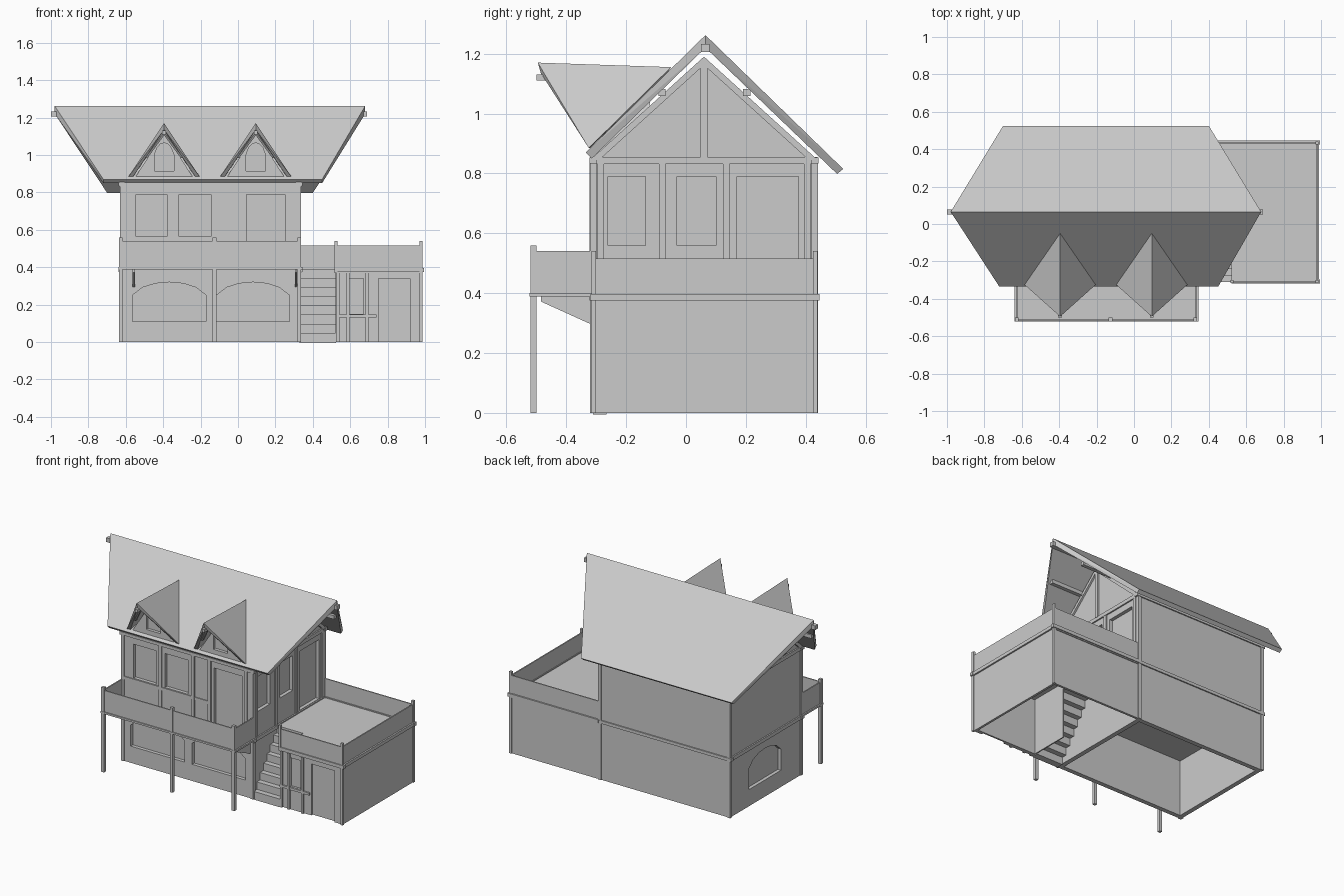
import bpy, bmesh
from mathutils import Vector

if "Cube" in bpy.data.objects:
    bpy.data.objects.remove(bpy.data.objects["Cube"])


def finish(name, bm):
    bmesh.ops.recalc_face_normals(bm, faces=bm.faces)
    me = bpy.data.meshes.new(name)
    bm.to_mesh(me)
    bm.free()
    ob = bpy.data.objects.new(name, me)
    bpy.context.collection.objects.link(ob)
    return ob


def prism(name, pts, axis, a, b):
    """Extrude a 2D outline along x (y,z points), y (x,z) or z (x,y)."""
    place = {'x': lambda p, t: (t, p[0], p[1]),
             'y': lambda p, t: (p[0], t, p[1]),
             'z': lambda p, t: (p[0], p[1], t)}[axis]
    bm = bmesh.new()
    lo = [bm.verts.new(place(p, a)) for p in pts]
    hi = [bm.verts.new(place(p, b)) for p in pts]
    bm.faces.new(lo)
    bm.faces.new(hi)
    for i in range(len(pts)):
        j = (i + 1) % len(pts)
        bm.faces.new((lo[i], lo[j], hi[j], hi[i]))
    return finish(name, bm)


def box(name, x0, x1, y0, y1, z0, z1):
    return prism(name, [(x0, y0), (x1, y0), (x1, y1), (x0, y1)], 'z', z0, z1)


def hull(name, pts):
    bm = bmesh.new()
    for p in pts:
        bm.verts.new(p)
    bmesh.ops.convex_hull(bm, input=bm.verts)
    bmesh.ops.dissolve_limit(bm, angle_limit=0.01, verts=bm.verts, edges=bm.edges)
    return finish(name, bm)


def beam(name, p, q, w=0.01):
    d = Vector((w, w, w))
    return hull(name, [Vector(c) + Vector((sx * w, sy * w, sz * w)) * 0.7
                       for c in (p, q) for sx in (-1, 1) for sy in (-1, 1) for sz in (-1, 1)])


def rect(a, b, z0, z1):
    return [(a, z0), (b, z0), (b, z1), (a, z1)]


def arch(a, b, z0, spring, top):
    c, h = (a + b) / 2, (b - a) / 2
    curve = [(c + h * k, spring + (top - spring) * f)
             for k, f in ((1, 0), (.72, .6), (.38, .9), (0, 1), (-.38, .9), (-.72, .6), (-1, 0))]
    return [(a, z0), (b, z0)] + curve


def cut(ob, cutters):
    for c in cutters:
        c.hide_render = True
        m = ob.modifiers.new("cut", 'BOOLEAN')
        m.object, m.operation, m.solver = c, 'DIFFERENCE', 'EXACT'
    dg = bpy.context.evaluated_depsgraph_get()
    me = bpy.data.meshes.new_from_object(ob.evaluated_get(dg))
    ob.modifiers.clear()
    ob.data = me
    for c in cutters:
        bpy.data.objects.remove(c)


# main house: gabled block with open underside and recessed openings
house = prism("house_walls", [(-.315, 0), (.435, 0), (.435, .845), (.06, 1.185), (-.315, .845)],
              'x', -.625, .33)
cuts = [box("cut", -.595, .30, -.285, .405, -.1, .37)]
for o in (arch(-.565, -.17, .11, .25, .32), arch(-.115, .275, .11, .25, .32),
          rect(-.545, -.38, .565, .79), rect(-.315, -.145, .565, .79), rect(.045, .25, .4, .79)):
    cuts.append(prism("cut", o, 'y', -.4, -.292))
cuts.append(prism("cut", arch(-.1, .235, .11, .25, .32), 'x', -.7, -.602))
for o in (rect(-.26, -.135, .56, .79), rect(-.03, .1, .56, .79), rect(.17, .375, .4, .79)):
    cuts.append(prism("cut", o, 'x', .307, .4))
cut(house, cuts)

# timber frame of the house
for x in (-.62, .325):
    for y in (-.31, .43):
        box("corner_post", x - .011, x + .011, y - .011, y + .011, 0, .85)
for x in (-.345, -.105, .015, .28):
    box("front_stud", x - .011, x + .011, -.323, -.31, .4, .84)
for z in (.385, .843):
    for y in (-.31, .43):
        box("long_beam", -.64, .345, y - .013, y + .013, z - .01, z + .01)
    for x in (-.62, .325):
        box("cross_beam", x - .014, x + .014, -.32, .44, z - .012, z + .012)
box("front_sill_beam", -.62, .02, -.321, -.31, .543, .562)
for y in (-.285, -.08, .135, .405):
    box("side_stud", .325, .338, y - .011, y + .011, .4, .84)
for x0, x1 in ((-.637, -.62), (.325, .342)):
    box("gable_post", x0, x1, .049, .071, .85, 1.17)
    for s in (1, -1):
        prism("gable_rafter", [(.06 + s * .38, .845), (.06, 1.19), (.06, 1.162), (.06 + s * .35, .845)],
              'x', x0, x1)

# main roof: two slabs with slanted ends
ridge = [(x, .065, z) for x in (-.98, .68) for z in (1.262, 1.22)]
hull("roof_front", ridge + [(x, y, z) for x in (-.72, .45) for y, z in ((-.335, .87), (-.315, .85))])
hull("roof_back", ridge + [(x, y, z) for x in (-.70, .40) for y, z in ((.525, .815), (.505, .798))])
box("ridge_beam", -1, .69, .05, .078, 1.205, 1.233)
for y in (-.08, .203):
    box("purlin", -.87, .57, y - .012, y + .012, 1.058, 1.082)

# dormers
for cx in (-.395, .095):
    wall = prism("dormer_wall", [(cx - .165, .865), (cx + .165, .865), (cx, 1.12)], 'y', -.32, -.12)
    cut(wall, [prism("cut", arch(cx - .052, cx + .052, .915, 1.0, 1.065), 'y', -.4, -.3)])
    for s in (-1, 1):
        hull("dormer_roof", [(cx, -.495, 1.17), (cx, -.05, 1.155), (cx + s * .19, -.325, .885),
                             (cx, -.485, 1.135), (cx, -.07, 1.125), (cx + s * .165, -.322, .885)])
        beam("dormer_brace", (cx, -.45, 1.12), (cx + s * .095, -.37, .99), .009)
    box("dormer_ridge_beam", cx - .01, cx + .01, -.5, -.1, 1.11, 1.13)

# front balcony
box("balcony_floor", -.64, .345, -.522, -.31, .388, .4)
box("balcony_front_rail", -.63, .335, -.515, -.507, .4, .54)
for x in (-.627, .332):
    box("balcony_side_rail", x - .004, x + .004, -.51, -.31, .4, .54)
for x in (-.627, -.125, .328):
    box("balcony_post", x - .01, x + .01, -.52, -.5, 0, .56)
for x in (-.557, .31):
    prism("balcony_bracket", [(-.315, .295), (-.315, .388), (-.485, .388), (-.485, .372)],
          'x', x - .006, x + .006)

# annex walls with open underside
front = box("annex_front_wall", .525, .975, -.305, -.28, 0, .37)
cut(front, [prism("cut", o, 'y', -.4, -.291)
            for o in (rect(.595, .67, .15, .34), rect(.75, .92, -.1, .34))])
box("annex_right_wall", .965, .98, -.305, .435, 0, .37)
box("annex_back_wall", .33, .975, .42, .435, 0, .37)
box("annex_stair_wall", .522, .53, -.305, -.02, 0, .37)
prism("terrace_floor", [(.33, -.03), (.522, -.03), (.522, -.31), (.98, -.31), (.98, .44), (.33, .44)],
      'z', .368, .39)

# annex timbers
for x in (.535, .588, .69):
    box("annex_stud", x - .008, x + .008, -.316, -.3, 0, .37)
box("annex_rail", .525, .74, -.315, -.3, .132, .148)
for x, y in ((.525, -.308), (.978, -.308), (.978, .432)):
    box("terrace_post", x - .008, x + .008, y - .008, y + .008, 0 if x > .9 else .37, .54)
for y in (-.308, .435):
    box("terrace_beam_long", .52 if y < 0 else .33, .995, y - .011, y + .011, .375, .397)
box("terrace_beam_side", .968, .99, -.31, .44, .375, .397)

# terrace parapet
box("terrace_front_rail", .525, .98, -.312, -.304, .39, .515)
box("terrace_right_rail", .972, .98, -.31, .435, .39, .515)
box("terrace_back_rail", .33, .98, .428, .436, .39, .515)

# stairs between house and annex
n = 8
for i in range(n):
    z, y = .39 * (i + 1) / n, -.31 + i * .035
    box("stair_step", .33, .524, y, y + .045, z - .054, z)
